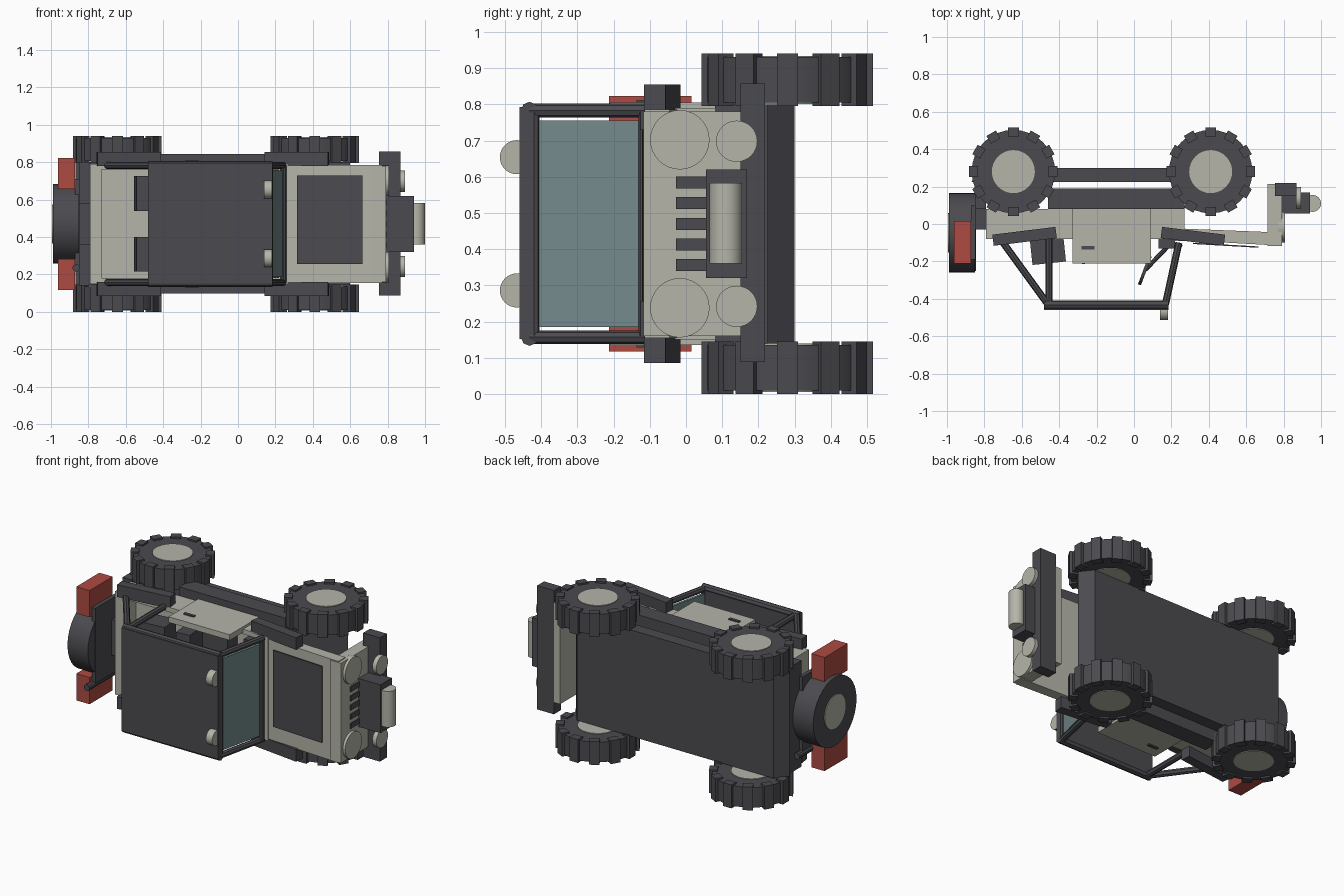
import bpy, math
from mathutils import Vector

if "Cube" in bpy.data.objects:
    bpy.data.objects.remove(bpy.data.objects["Cube"])

MID = 0.47  # the vehicle lies on its side, symmetric about this height


def material(name, rgb):
    m = bpy.data.materials.new(name)
    m.use_nodes = True
    m.diffuse_color = (*rgb, 1)
    m.node_tree.nodes["Principled BSDF"].inputs["Base Color"].default_value = (*rgb, 1)
    return m


LIGHT = material("pale grey", (0.46, 0.46, 0.4))
DARK = material("charcoal", (0.07, 0.07, 0.08))
GLASS = material("teal glass", (0.17, 0.25, 0.26))
RED = material("red", (0.42, 0.07, 0.055))


def finish(name, mat):
    o = bpy.context.object
    o.name = name
    o.data.materials.append(mat)
    return o


def box(name, mat, x, y, z, turn=0):
    """Box from three (low, high) ranges, optionally turned about z."""
    spans = (x, y, z)
    bpy.ops.mesh.primitive_cube_add(size=1, location=[(a + b) / 2 for a, b in spans],
                                    rotation=(0, 0, math.radians(turn)))
    o = finish(name, mat)
    o.scale = [b - a for a, b in spans]
    return o


def rod(name, mat, a, b, r, sides=32):
    """Cylinder between two points."""
    a, b = Vector(a), Vector(b)
    d = b - a
    bpy.ops.mesh.primitive_cylinder_add(vertices=sides, radius=r, depth=d.length, location=(a + b) / 2)
    o = finish(name, mat)
    o.rotation_euler = d.to_track_quat("Z", "Y").to_euler()
    if sides > 12:
        bpy.ops.object.shade_smooth_by_angle(angle=math.radians(35))
    return o


def prism(name, mat, outline, z):
    """Extrude an x-y outline through a z range."""
    n = len(outline)
    verts = [(x, y, h) for h in z for x, y in outline]
    faces = [list(range(n))[::-1], list(range(n, 2 * n))]
    faces += [(i, (i + 1) % n, (i + 1) % n + n, i + n) for i in range(n)]
    me = bpy.data.meshes.new(name)
    me.from_pydata(verts, [], faces)
    me.materials.append(mat)
    o = bpy.data.objects.new(name, me)
    bpy.context.collection.objects.link(o)
    return o


def both(inner, outer):
    """Matching z ranges on the two sides of the vehicle."""
    return (("left", (MID + inner, MID + outer)), ("right", (MID - outer, MID - inner)))


# Wheels: tyre, hub and twelve tread blocks each
for end, cx in (("front", 0.41), ("rear", -0.645)):
    for side, (z0, z1) in both(0.325, 0.47):
        tag, cy = f"{end}_{side}", 0.28
        rod(f"{tag}_tyre", DARK, (cx, cy, z0 + 0.01), (cx, cy, z1 - 0.01), 0.223)
        rod(f"{tag}_hub", LIGHT, (cx, cy, z0 + 0.006), (cx, cy, z1 - 0.006), 0.115)
        for k in range(12):
            a = k * math.tau / 12
            px, py = cx + 0.213 * math.cos(a), cy + 0.213 * math.sin(a)
            box(f"{tag}_tread", DARK, (px - 0.024, px + 0.024), (py - 0.029, py + 0.029),
                (z0, z1), math.degrees(a))

# Underside and body tub
prism("chassis", DARK, [(-0.87, 0.225), (0.6, 0.225), (0.54, 0.3), (-0.81, 0.3)], (0.14, 0.8))
box("side_steps", DARK, (-0.46, 0.27), (0.08, 0.19), (0.098, 0.845))
box("rear_bumper", DARK, (-0.85, -0.79), (0.08, 0.23), (0.14, 0.8))
box("tub_floor", LIGHT, (-0.79, 0.27), (0.04, 0.08), (0.15, 0.79))
box("tailgate", LIGHT, (-0.79, -0.73), (-0.08, 0.08), (0.15, 0.79))
box("firewall", LIGHT, (0.22, 0.27), (-0.09, 0.08), (0.15, 0.79))
for side, z in both(0.29, 0.32):
    box(f"{side}_tub_side", LIGHT, (-0.79, 0.27), (-0.08, 0.08), z)
for side, z in both(0.3, 0.335):
    box(f"{side}_door", LIGHT, (-0.33, 0.09), (-0.21, 0.08), z)
for side, z in both(0.33, 0.342):
    box(f"{side}_door_handle", DARK, (-0.28, -0.21), (-0.137, -0.118), z)
for side, z in both(0.31, 0.385):
    box(f"{side}_front_fender", DARK, (0.145, 0.485), (-0.096, -0.036), z, -7)
    box(f"{side}_rear_fender", DARK, (-0.755, -0.415), (-0.096, -0.036), z, 7)

# Bonnet with its dark panel
prism("bonnet", LIGHT, [(0.14, -0.08), (0.77, -0.115), (0.77, -0.045), (0.14, -0.02)], (0.155, 0.785))
prism("bonnet_panel", DARK, [(0.315, -0.1), (0.665, -0.12), (0.665, -0.127), (0.315, -0.107)],
      (0.255, 0.73))

# Nose: grille, bumper, winch and lamps
box("grille_panel", LIGHT, (0.715, 0.79), (-0.118, 0.215), (0.16, 0.78))
for k in range(-2, 3):
    z = MID + k * 0.057
    box("grille_slot", DARK, (0.787, 0.795), (-0.028, 0.1), (z - 0.0165, z + 0.0165))
box("front_bumper", DARK, (0.755, 0.87), (0.15, 0.218), (0.088, 0.857))
box("winch_mount", DARK, (0.79, 0.94), (0.055, 0.168), (0.32, 0.62))
rod("winch_drum", LIGHT, (0.955, 0.11, 0.36), (0.955, 0.11, 0.583), 0.045)
for side, s in (("left", 1), ("right", -1)):
    z = MID + s * 0.232
    rod(f"{side}_headlamp", LIGHT, (0.77, -0.017, z), (0.806, -0.017, z), 0.082)
    z = MID + s * 0.228
    rod(f"{side}_fog_lamp", LIGHT, (0.865, 0.14, z), (0.893, 0.14, z), 0.057)
    z = MID + s * 0.184
    rod(f"{side}_roof_lamp", LIGHT, (0.138, -0.467, z), (0.182, -0.467, z), 0.047)

# Roll cage, roof and windscreen
cage = {"rear_stay": ((-0.7, -0.1), (-0.46, -0.43)), "middle_post": ((-0.455, -0.06), (-0.455, -0.43)),
        "top_rail": ((-0.48, -0.432), (0.185, -0.432)), "front_post": ((0.168, -0.43), (0.24, -0.1))}
for side, s in (("left", 1), ("right", -1)):
    z = MID + s * 0.313
    for part, (a, b) in cage.items():
        rod(f"{side}_{part}", DARK, (*a, z), (*b, z), 0.024 if part == "top_rail" else 0.019, 8)
box("roof", DARK, (-0.48, 0.185), (-0.46, -0.412), (0.152, 0.792))
prism("windscreen", GLASS, [(0.172, -0.425), (0.243, -0.11), (0.228, -0.11), (0.157, -0.425)],
      (0.185, 0.755))
for part, (x, y) in {"sill": (0.243, -0.115), "header": (0.172, -0.42)}.items():
    rod(f"windscreen_{part}", DARK, (x, y, 0.16), (x, y, 0.78), 0.016, 8)

# Cabin: seats and steering wheel
for side, z in both(0.07, 0.255):
    box(f"{side}_rear_seat", DARK, (-0.55, -0.37), (-0.21, -0.08), z, 6)
    box(f"{side}_front_seat_back", DARK, (-0.29, -0.2), (-0.21, 0.04), z, 6)
    box(f"{side}_front_seat_base", DARK, (-0.22, -0.03), (-0.06, 0.04), z)
box("dashboard", DARK, (0.13, 0.22), (-0.13, -0.04), (0.18, 0.76))
rod("steering_wheel", DARK, (0.05, -0.245, 0.62), (0.066, -0.251, 0.62), 0.082, 24)
rod("steering_column", DARK, (0.06, -0.245, 0.62), (0.2, -0.1, 0.62), 0.012, 8)

# Tail: spare wheel, fuel cans and upright pipe
rod("spare_tyre", DARK, (-0.99, -0.047, MID), (-0.85, -0.047, MID), 0.213)
rod("spare_hub", LIGHT, (-0.995, -0.047, MID), (-0.97, -0.047, MID), 0.105)
box("spare_mount", DARK, (-0.87, -0.79), (-0.03, 0.1), (0.36, 0.58))
box("can_rack", DARK, (-0.872, -0.848), (-0.19, 0.1), (0.23, 0.71))
rod("upright_pipe", DARK, (-0.865, -0.25, 0.235), (-0.865, 0.15, 0.235), 0.02, 10)
for side, z in both(0.187, 0.353):
    box(f"{side}_fuel_can", RED, (-0.963, -0.872), (-0.212, 0.015), z)
